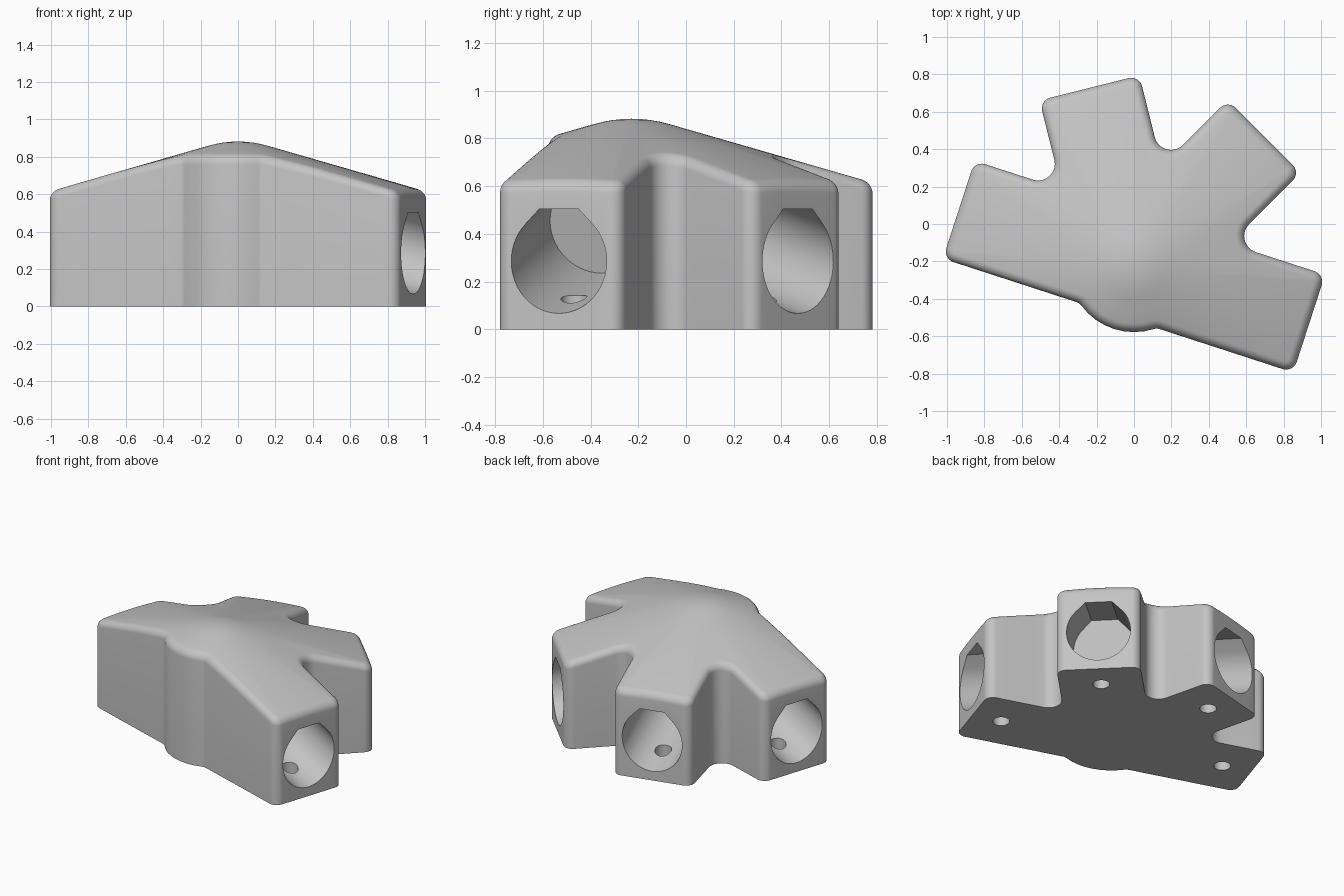
import bpy, bmesh
from math import sin, cos, acos, radians, pi, hypot
from mathutils import Vector, Matrix

cube = bpy.data.objects.get("Cube")
if cube:
    bpy.data.objects.remove(cube, do_unlink=True)

# Main dimensions
CENTRE = Vector((0, -0.228))
ARMS = [radians(a) for a in (-18, 45, 104, 162)]
LENGTH, HALF = 0.985, 0.275
CORNER, CROTCH, HUB, BLEND, EDGE = 0.06, 0.09, 0.35, 0.05, 0.045
PEAK, SLOPE, DOME = 0.905, 0.288, 0.16
TILT = radians(16)
BORE, BORE_DEPTH, BORE_Z = 0.21, 0.55, 0.285

grey = bpy.data.materials.new("light grey")
grey.use_nodes = True
grey.diffuse_color = (0.55, 0.55, 0.55, 1)
grey.node_tree.nodes["Principled BSDF"].inputs["Base Color"].default_value = grey.diffuse_color


def direction(a):
    return Vector((cos(a), sin(a)))


# Outline around the hub: pairs of point and outward normal
outline = []


def add_line(p, n):
    """Subdivided straight run from the last outline point to p."""
    q = outline[-1][0]
    steps = max(1, int((p - q).length / 0.06))
    outline.extend((q.lerp(p, i / steps), n) for i in range(1, steps))


def add_arc(centre, radius, start, end):
    """Arc by normal angle; a negative radius makes a concave arc."""
    if outline:
        add_line(centre + direction(start) * radius, direction(start))
    steps = max(4, round(abs(end - start) / radians(9)))
    for i in range(steps + 1):
        n = direction(start + (end - start) * i / steps)
        outline.append((centre + n * radius, n))


for i, a in enumerate(ARMS):
    along, across = direction(a), direction(a + pi / 2)
    for side in (-1, 1):
        c = along * (LENGTH - CORNER) + across * side * (HALF - CORNER)
        start = a if side > 0 else a - pi / 2
        add_arc(c, CORNER, start, start + pi / 2)
    if i + 1 < len(ARMS):
        b = ARMS[i + 1]
        c = direction((a + b) / 2) * (HALF + CROTCH) / sin((b - a) / 2)
        add_arc(c, -CROTCH, a + pi / 2, b - pi / 2)

# Round hub bulge on the straight side
side = ARMS[-1] + pi / 2
spread = acos((HALF + BLEND) / (HUB + BLEND))
add_arc(direction(side - spread) * (HUB + BLEND), -BLEND, side, side - spread)
add_arc(Vector((0, 0)), HUB, side - spread, side + spread)
add_arc(direction(side + spread) * (HUB + BLEND), -BLEND, side + spread, side)
add_line(outline[0][0], outline[0][1])

# Drop coincident neighbours where arcs join
outline = [o for i, o in enumerate(outline) if (o[0] - outline[i - 1][0]).length > 1e-4]


def roof(p):
    """Cone with a domed tip."""
    r = p.length
    return PEAK - SLOPE * (r if r > DOME else r * r / (2 * DOME) + DOME / 2)


# Body: walls, rounded rim and conical roof as stacked rings
rings = [[(p, 0) for p, n in outline]]
for k in range(7):
    t = k / 6 * pi / 2
    inset = [p - n * EDGE * (1 - cos(t)) for p, n in outline]
    rings.append([(p, roof(p) - EDGE * (1 - sin(t))) for p in inset])
for r in (0.24, 0.2, 0.16, 0.12, 0.08, 0.04):
    rings.append([(q, roof(q)) for q in (p.normalized() * r for p in inset)])

bm = bmesh.new()
rows = [[bm.verts.new((p.x, p.y, z)) for p, z in ring] for ring in rings]
count = len(outline)
for low, high in zip(rows, rows[1:]):
    for i in range(count):
        j = (i + 1) % count
        bm.faces.new((low[i], low[j], high[j], high[i]))
bm.faces.new(rows[0][::-1])
tip = bm.verts.new((0, 0, roof(Vector((0, 0)))))
for i in range(count):
    bm.faces.new((rows[-1][i], rows[-1][(i + 1) % count], tip))
bmesh.ops.recalc_face_normals(bm, faces=bm.faces)


def make_object(name, bm):
    mesh = bpy.data.meshes.new(name)
    bm.to_mesh(mesh)
    bm.free()
    mesh.materials.append(grey)
    ob = bpy.data.objects.new(name, mesh)
    bpy.context.collection.objects.link(ob)
    ob.location = (CENTRE.x, CENTRE.y, 0)
    return ob


body = make_object("hub_body", bm)


def cut(name, profile, depth, matrix):
    """Subtract a prism, with the profile in local YZ extruded along local X."""
    bm = bmesh.new()
    face = bm.faces.new([bm.verts.new((0, y, z)) for y, z in profile])
    extruded = bmesh.ops.extrude_face_region(bm, geom=[face])["geom"]
    bmesh.ops.translate(bm, vec=(depth, 0, 0),
                        verts=[v for v in extruded if isinstance(v, bmesh.types.BMVert)])
    bmesh.ops.recalc_face_normals(bm, faces=bm.faces)
    bm.transform(matrix)
    cutter = make_object(name, bm)
    cutter.hide_render = True
    mod = body.modifiers.new(name, "BOOLEAN")
    mod.operation, mod.solver, mod.object = "DIFFERENCE", "EXACT", cutter
    bpy.context.view_layer.objects.active = body
    bpy.ops.object.modifier_apply(modifier=mod.name)
    bpy.data.objects.remove(cutter, do_unlink=True)


# Flat-topped teardrop sockets and screw holes in every arm
arc = [radians(135 + 270 * i / 40) for i in range(41)]
teardrop = [(BORE * cos(t), BORE * sin(t)) for t in arc]
flat = BORE * (2 ** 0.5 - 1)
teardrop += [(flat, BORE), (-flat, BORE)]
circle = [(0.055 * cos(i * pi / 16), 0.055 * sin(i * pi / 16)) for i in range(32)]

for a in ARMS:
    turn = Matrix.Rotation(a, 4, "Z")
    socket = (turn @ Matrix.Translation((LENGTH, 0, BORE_Z)) @ Matrix.Rotation(TILT, 4, "Y")
              @ Matrix.Translation((-BORE_DEPTH, 0, 0)))
    cut("socket_cutter", teardrop, BORE_DEPTH + 0.3, socket)
    screw = turn @ Matrix.Translation((0.78, 0, 0.27)) @ Matrix.Rotation(pi / 2, 4, "Y")
    cut("screw_cutter", circle, 0.4, screw)

# Smooth curved surfaces, keep crisp edges
bpy.ops.object.select_all(action="DESELECT")
body.select_set(True)
bpy.context.view_layer.objects.active = body
bpy.ops.object.shade_smooth_by_angle(angle=radians(30))
